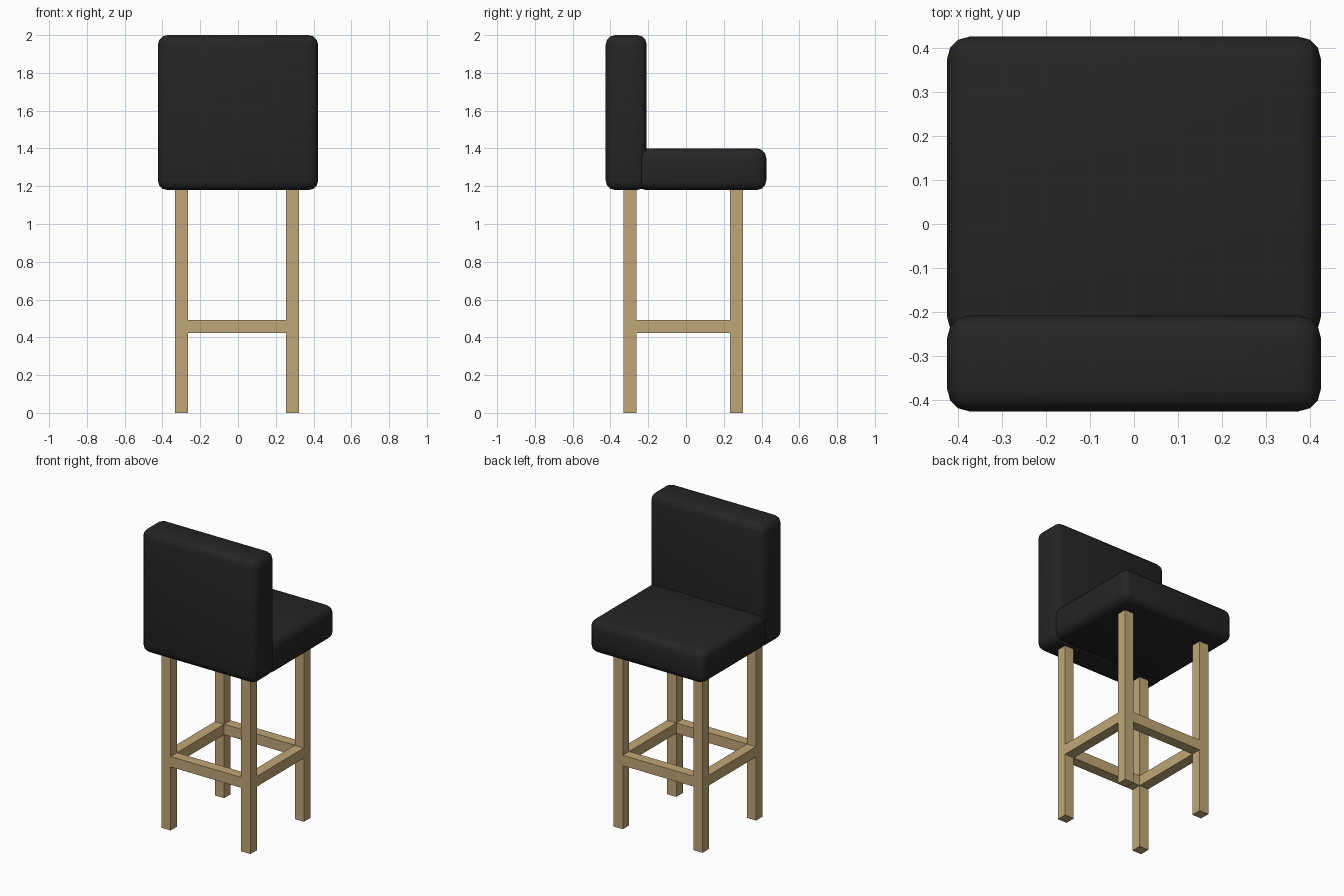
import bpy, math

if "Cube" in bpy.data.objects:
    bpy.data.objects.remove(bpy.data.objects["Cube"])

def material(name, rgb):
    m = bpy.data.materials.new(name)
    m.diffuse_color = (*rgb, 1)
    m.use_nodes = True
    m.node_tree.nodes["Principled BSDF"].inputs["Base Color"].default_value = m.diffuse_color
    return m

wood = material("pale_wood", (0.53, 0.39, 0.18))
fabric = material("dark_upholstery", (0.018, 0.018, 0.018))

def box(name, lo, hi, mat, bevel=0):
    bpy.ops.mesh.primitive_cube_add(size=1, location=[(a + b) / 2 for a, b in zip(lo, hi)])
    o = bpy.context.object
    o.name = name
    o.scale = [b - a for a, b in zip(lo, hi)]
    bpy.ops.object.transform_apply(location=False, rotation=False, scale=True)
    o.data.materials.append(mat)
    if bevel:
        b = o.modifiers.new("rounded_edges", 'BEVEL')
        b.width, b.segments = bevel, 3
        bpy.ops.object.modifier_apply(modifier=b.name)
        bpy.ops.object.shade_smooth_by_angle(angle=math.radians(50))
    return o

# Upholstered cushions
box("seat", (-0.424, -0.262, 1.18), (0.424, 0.425, 1.40), fabric, 0.05)
box("backrest", (-0.424, -0.425, 1.18), (0.424, -0.208, 2.0), fabric, 0.05)

# Square legs
T = 0.068
X = (-0.333, 0.255)   # left edges of the legs
Y = (-0.33, 0.233)    # front edges of the legs
for y, fb in zip(Y, ("front", "back")):
    for x, lr in zip(X, ("left", "right")):
        box(f"{fb}_{lr}_leg", (x, y, 0), (x + T, y + T, 1.2), wood)

# Footrest rails between the legs
Z0, Z1 = 0.423, 0.492
for y, n in zip(Y, ("front", "back")):
    box(f"{n}_rail", (X[0] + T, y, Z0), (X[1], y + T, Z1), wood)
for x, n in zip(X, ("left", "right")):
    box(f"{n}_rail", (x, Y[0] + T, Z0), (x + T, Y[1], Z1), wood)
